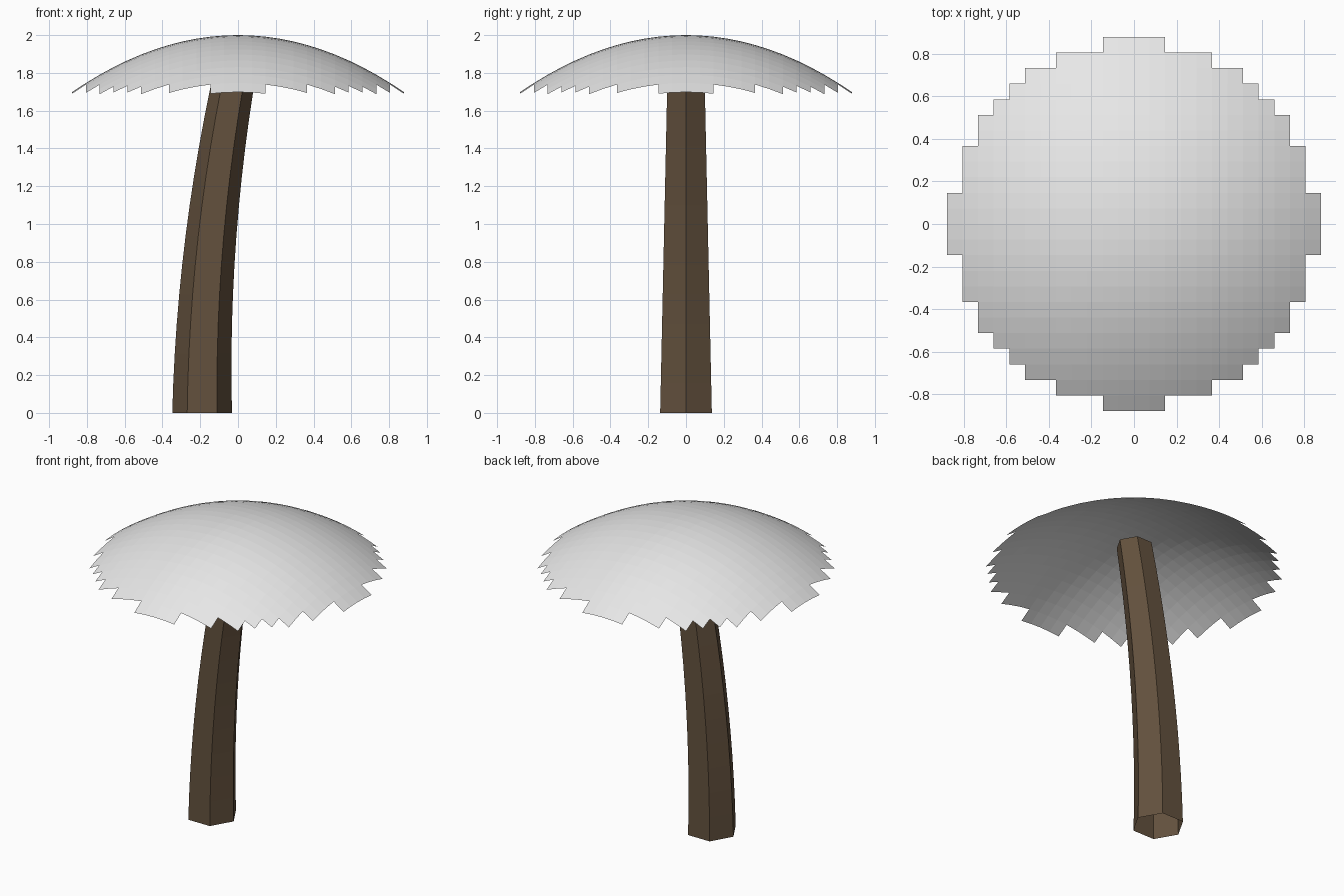
import bpy, bmesh, math

old = bpy.data.objects.get("Cube")
if old:
    bpy.data.objects.remove(old, do_unlink=True)


def make_material(name, color):
    mat = bpy.data.materials.new(name)
    mat.use_nodes = True
    mat.diffuse_color = (*color, 1)
    mat.node_tree.nodes["Principled BSDF"].inputs["Base Color"].default_value = (*color, 1)
    return mat


def make_object(name, bm, mat):
    mesh = bpy.data.meshes.new(name)
    bm.to_mesh(mesh)
    bm.free()
    mesh.materials.append(mat)
    obj = bpy.data.objects.new(name, mesh)
    bpy.context.collection.objects.link(obj)
    return obj


pale_grey = make_material("pale_grey", (0.8, 0.8, 0.8))
bark_brown = make_material("bark_brown", (0.125, 0.082, 0.047))

# Canopy: square grid trimmed to a stepped disc and domed downwards
HALF, CELL, RADIUS = 12, 0.0732, 0.9
bm = bmesh.new()
bmesh.ops.create_grid(bm, x_segments=2 * HALF, y_segments=2 * HALF, size=HALF * CELL)
outside = [v for v in bm.verts if v.co.xy.length > RADIUS]
bmesh.ops.delete(bm, geom=outside, context='VERTS')
for v in bm.verts:
    v.co.z = 2 - 0.391 * v.co.xy.length_squared
make_object("canopy", bm, pale_grey)

# Trunk: hollow six-sided tube that tapers and leans along a gentle curve
SIDES, STEPS, HEIGHT = 6, 12, 1.88
bm = bmesh.new()
rings = []
for i in range(STEPS + 1):
    z = HEIGHT * i / STEPS
    center = -0.19 + 0.0535 * z * z
    radius = 0.158 - 0.025 * z
    angles = [math.tau * k / SIDES for k in range(SIDES)]
    rings.append([bm.verts.new((center + radius * math.cos(a), radius * math.sin(a), z))
                  for a in angles])
for low, high in zip(rings, rings[1:]):
    for k in range(SIDES):
        n = (k + 1) % SIDES
        bm.faces.new((low[k], low[n], high[n], high[k]))
make_object("trunk", bm, bark_brown)
